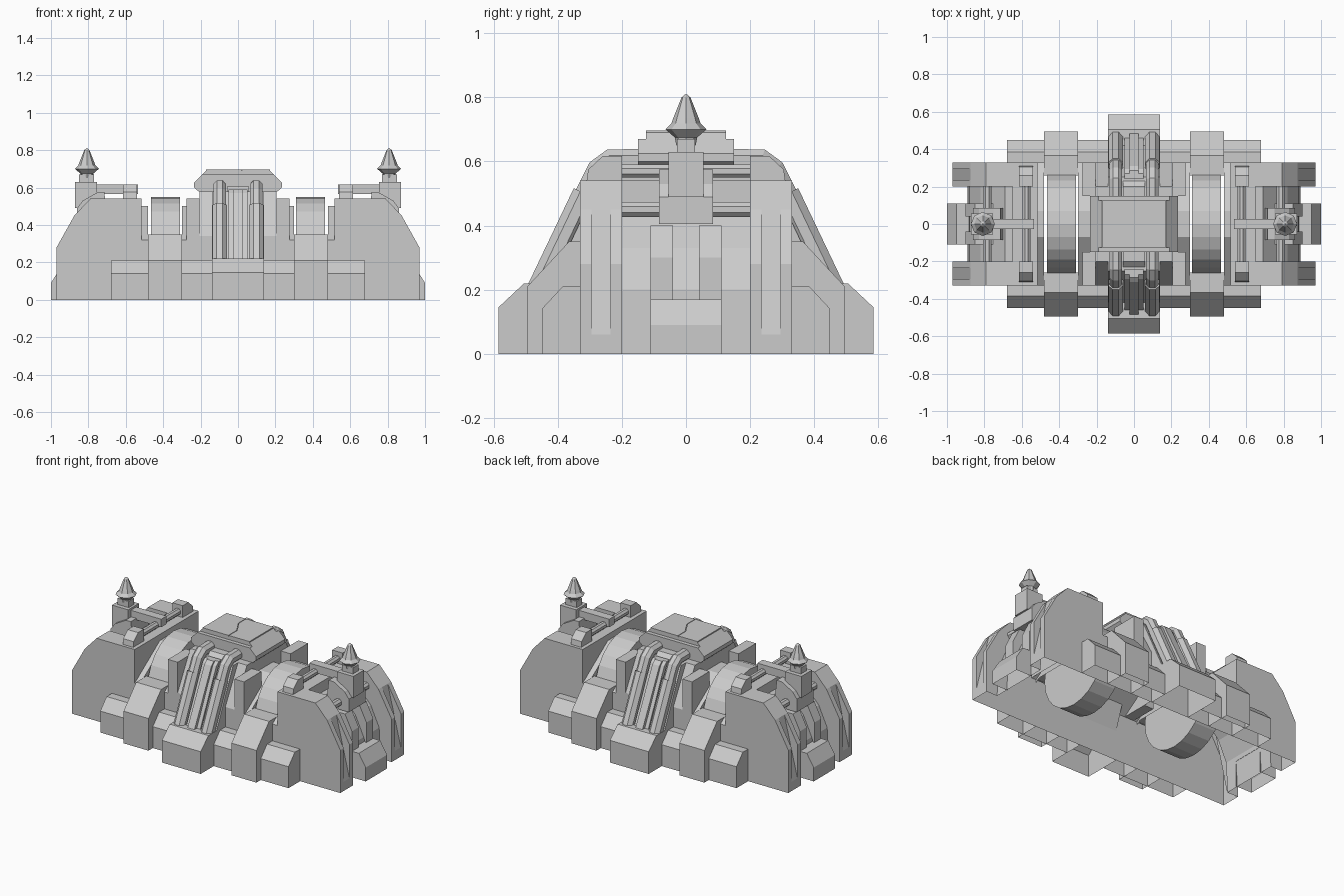
import bpy, bmesh, math
from mathutils import Vector

if "Cube" in bpy.data.objects:
    bpy.data.objects.remove(bpy.data.objects["Cube"])


def finish(name, bm):
    # drop ground-level faces: the shell is open underneath
    bmesh.ops.recalc_face_normals(bm, faces=bm.faces)
    low = [f for f in bm.faces if all(v.co.z < 0.001 for v in f.verts)]
    bmesh.ops.delete(bm, geom=low, context='FACES')
    me = bpy.data.meshes.new(name)
    bm.to_mesh(me)
    bm.free()
    ob = bpy.data.objects.new(name, me)
    bpy.context.collection.objects.link(ob)
    return ob


PUT = {'x': lambda p, t: (t, p[0], p[1]),
       'y': lambda p, t: (p[0], t, p[1]),
       'z': lambda p, t: (p[0], p[1], t)}


def prism(name, pts, a, b, axis='x', sx=1, sy=1, caps=(True, True), skip=()):
    """Extrude a profile from a to b; caps and edges (by index) may be left open."""
    bm = bmesh.new()
    rings = []
    for t, cap in zip((a, b), caps):
        ring = []
        for p in pts:
            x, y, z = PUT[axis](p, t)
            ring.append(bm.verts.new((x * sx, y * sy, z)))
        rings.append(ring)
        if cap:
            bm.faces.new(ring)
    n = len(pts)
    for i in range(n):
        j = (i + 1) % n
        if i not in skip:
            bm.faces.new((rings[0][i], rings[0][j], rings[1][j], rings[1][i]))
    return finish(name, bm)


def panel(name, pts, t, axis='y', sx=1, sy=1):
    """One flat wall."""
    bm = bmesh.new()
    co = [PUT[axis](p, t) for p in pts]
    bm.faces.new([bm.verts.new((x * sx, y * sy, z)) for x, y, z in co])
    return finish(name, bm)


def box(name, x0, x1, y0, y1, z0, z1, sx=1, sy=1):
    return prism(name, [(x0, y0), (x1, y0), (x1, y1), (x0, y1)], z0, z1, 'z', sx, sy)


def both(pts):
    """Complete a half profile by reflecting it about its first axis."""
    return pts + [(-p, z) for p, z in reversed(pts)]


def tube(name, path, radius, sides=8):
    """Sweep a polygon along a path that stays in one x plane."""
    bm = bmesh.new()
    pts = [Vector(p) for p in path]
    X = Vector((1, 0, 0))
    rings = []
    for i, p in enumerate(pts):
        d1 = (p - pts[max(i - 1, 0)]).normalized()
        d2 = (pts[min(i + 1, len(pts) - 1)] - p).normalized()
        n = (d1 + d2).normalized().cross(X)
        rings.append([bm.verts.new(p + radius * (X * math.cos(a) + n * math.sin(a)))
                      for a in [(k + .5) * math.tau / sides for k in range(sides)]])
    for r, s in zip(rings, rings[1:]):
        for k in range(sides):
            bm.faces.new((r[k], r[k - 1], s[k - 1], s[k]))
    bm.faces.new(rings[0])
    bm.faces.new(rings[-1])
    return finish(name, bm)


def lathe(name, prof, x, y, sides=8):
    bm = bmesh.new()
    rings = [[bm.verts.new((x + r * math.cos(k * math.tau / sides),
                            y + r * math.sin(k * math.tau / sides), z))
              for k in range(sides)] for r, z in prof]
    for r, s in zip(rings, rings[1:]):
        for k in range(sides):
            bm.faces.new((r[k - 1], r[k], s[k], s[k - 1]))
    bm.faces.new(rings[-1])
    return finish(name, bm)


# central hull, raised core and hatch
shoulder = both([(.33, .32), (.07, .5)])
prism('center_hull', shoulder, -.30, .30, skip=(3,))
prism('center_core', both([(.33, .32), (.33, .34), (.2, .58)]), -.205, .205, skip=(5,))
prism('core_deck', both([(.24, .55), (.24, .57), (.2, .605)]), -.06, .06)
prism('hatch_base', both([(.2, .57), (.235, .6), (.235, .625), (.19, .67)]), -.15, .15, 'y')
prism('hatch_top', both([(.19, .67), (.17, .69)]), -.125, .125, 'y')
crack = [(-.03, .125), (-.03, .05), (.02, -.04), (.02, -.125)]
for s, side in ((-1, 'left'), (1, 'right')):
    prism(f'hatch_lid_{side}', [(.17 * s, -.125), (.17 * s, .125)]
          + [(x + .002 * s, y) for x, y in crack], .69, .697, 'z')

slab = [(.515, 0), (.97, 0), (.97, .28), (.875, .45), (.79, .54), (.515, .54), (.515, .32)]
groove = [(.515, 0), (.97, 0), (.97, .06), (.875, .45), (.79, .54), (.515, .54), (.515, .32)]
slab_inner = [(.89, 0), (.97, 0), (.97, .28), (.875, .45), (.79, .54), (.65, .54), (.65, .47),
              (.69, .47), (.82, .33), (.88, .2)]
groove_side = [(.97, .06), (.97, .28), (.875, .45)]
spire = [(.03, .65), (.035, .675), (.064, .70), (.046, .718), (.04, .735), (.014, .8), (.002, .81)]

# front and back details
for sy, end in ((-1, 'front'), (1, 'back')):
    panel(f'{end}_wall', [(-.515, 0), (.515, 0), (.515, .32), (-.515, .32)], .33, 'y', 1, sy)
    for s, side in ((-1, 'left'), (1, 'right')):
        prism(f'{end}_{side}_skirt', [(.33, 0), (.45, 0), (.45, .14), (.385, .21), (.33, .21)],
              .14, .68, 'x', s, sy, skip=(4,))
    prism(f'{end}_plinth', [(.33, 0), (.585, 0), (.585, .145), (.505, .22), (.33, .22)],
          -.14, .14, 'x', 1, sy, skip=(4,))
    # sloping spine between the exhausts
    prism(f'{end}_spine_bed', [(.33, .2), (.43, .2), (.25, .58), (.2, .58)],
          -.14, .14, 'x', 1, sy)
    prism(f'{end}_spine', [(.4, .2), (.47, .2), (.295, .57), (.27, .59), (.24, .59)],
          -.05, .05, 'x', 1, sy)
    prism(f'{end}_spine_ridge', [(.44, .2), (.495, .2), (.31, .57), (.285, .59), (.27, .59)],
          -.025, .025, 'x', 1, sy)
    for s, side in ((-1, 'left'), (1, 'right')):
        tag = f'{end}_{side}'
        # exhaust pipe with thicker lower sleeve
        x = .098 * s
        tube(f'{tag}_exhaust', [(x, .13 * sy, .605), (x, .235 * sy, .605),
                                (x, .275 * sy, .575), (x, .46 * sy, .2)], .037)
        tube(f'{tag}_sleeve', [(x, .315 * sy, .5), (x, .458 * sy, .2)], .042)
        # hull plates beside the wheels
        box(f'{tag}_plate', .205, .275, .15, .33, .32, .54, s, sy)
        # wheel guard block
        prism(f'{tag}_wheel_block', [(.33, 0), (.495, 0), (.495, .21), (.365, .35), (.26, .35), (.33, .3)],
              .3, .48, 'x', s, sy, skip=(4, 5))
        # end slab: outer wall, rim strips, sloping groove and exposed inner wall
        prism(f'{tag}_outer_cheek', slab, .295, .33, 'y', s, sy, (False, True), (6,))
        prism(f'{tag}_inner_cheek', slab, .2, .235, 'y', s, sy, (False, False), (6,))
        prism(f'{tag}_groove', groove, .235, .295, 'y', s, sy, (False, False), (6,))
        panel(f'{tag}_inner_wall', slab_inner, .2, 'y', s, sy)
        for y, nm in ((.235, 'inner'), (.295, 'outer')):
            panel(f'{tag}_groove_{nm}_side', groove_side, y, 'y', s, sy)
        # deck clamp
        prism(f'{tag}_deck_clamp', [(.2, .54), (.31, .54), (.305, .575), (.26, .617), (.2, .617)],
              .54, .615, 'x', s, sy)
        # end buttress columns
        prism(f'{tag}_buttress', [(.89, .17), (.9, .17), (.9, .3), (.85, .4), (.755, .4), (.82, .33), (.88, .2)],
              .04, .11, 'y', s, sy)

# wheels and ends
for s, side in ((-1, 'left'), (1, 'right')):
    rim = [(.27 * math.cos(k * math.tau / 24), .28 + .27 * math.sin(k * math.tau / 24))
           for k in range(24)]
    prism(f'{side}_wheel', rim, .31, .465, 'x', s)
    prism(f'{side}_wheel_fender', shoulder, .48, .515, 'x', s, skip=(3,))
    prism(f'{side}_end_core', [(.515, 0), (.89, 0), (.88, .2), (.82, .33), (.69, .47), (.65, .47),
                              (.65, .54), (.515, .54), (.515, .32)], -.2, .2, 'y', s, 1,
          (False, False), (8,))
    prism(f'{side}_end_step', [(.88, 0), (1, 0), (1, .09), (.95, .17), (.88, .17)],
          -.11, .11, 'y', s, skip=(4,))
    # deck rods
    tube(f'{side}_deck_rod', [(.575 * s, -.21, .57), (.575 * s, .21, .57)], .022)
    tube(f'{side}_end_rod', [(.785 * s, -.2, .45), (.785 * s, .2, .45)], .025)
    box(f'{side}_feed_bar', .535, .76, -.028, .028, .565, .617, s)
    # spire tower
    prism(f'{side}_tower_base', [(.7, .45), (.75, .405), (.86, .405), (.86, .49), (.83, .53), (.75, .575), (.715, .575)],
          -.085, .085, 'y', s)
    box(f'{side}_tower', .755, .872, -.055, .055, .49, .63, s)
    box(f'{side}_tower_neck', .77, .85, -.028, .028, .6, .67, s)
    lathe(f'{side}_spire', spire, .808 * s, 0)
